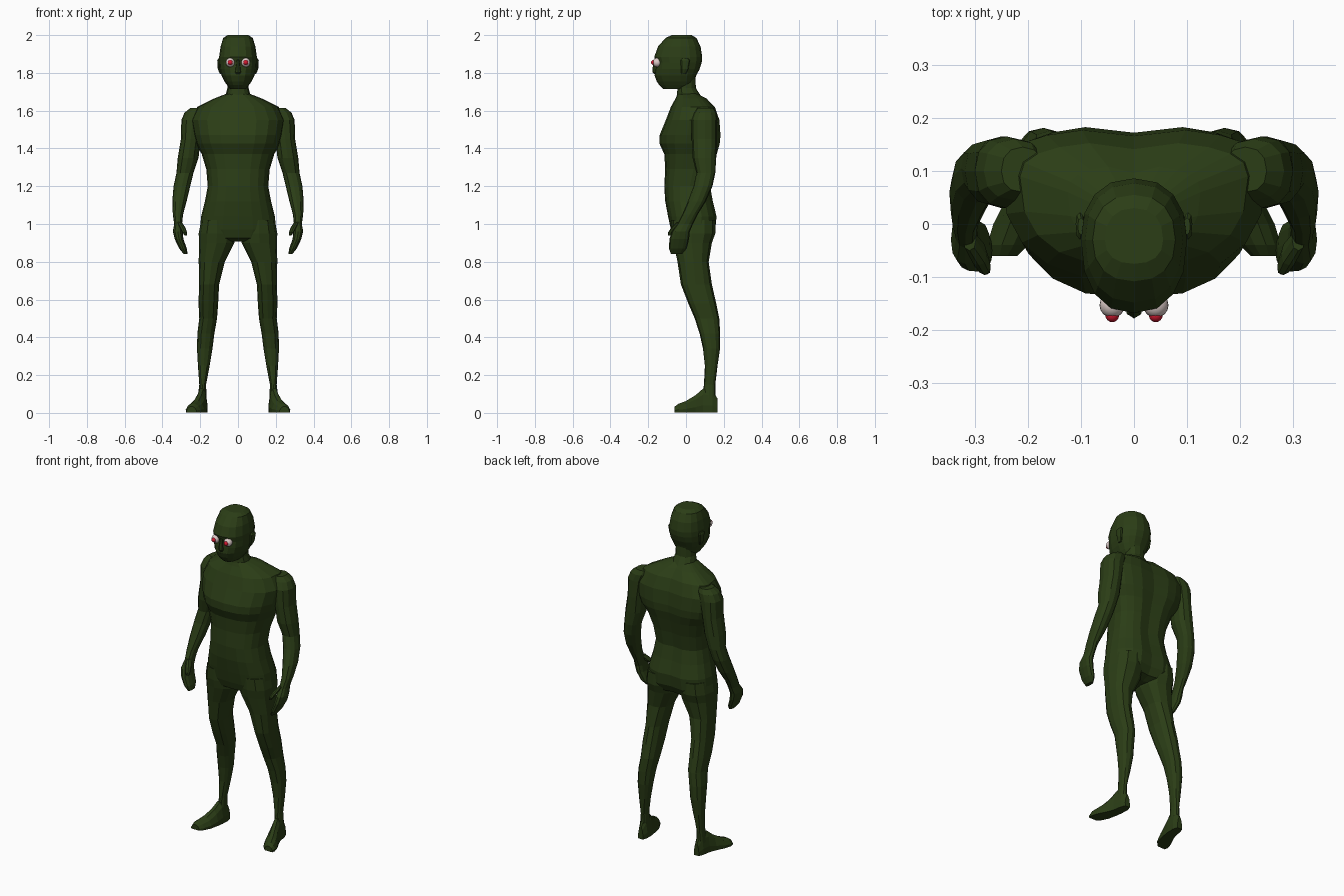
import bpy, bmesh
from math import sin, cos, pi, copysign


def material(name, rgb):
    m = bpy.data.materials.new(name)
    m.diffuse_color = (*rgb, 1)
    return m


GREEN = material("dark_green_skin", (0.024, 0.047, 0.008))
WHITE = material("eye_white", (0.72, 0.6, 0.58))
RED = material("pupil_red", (0.65, 0.01, 0.03))


def power(v, e):
    return copysign(abs(v) ** (2 / e), v)


def skin(name, loops):
    """Bridge equal-length point loops into a closed flat-shaded mesh."""
    bm = bmesh.new()
    rows = [[bm.verts.new(p) for p in loop] for loop in loops]
    n = len(rows[0])
    for a, b in zip(rows, rows[1:]):
        for i in range(n):
            j = (i + 1) % n
            bm.faces.new((a[i], a[j], b[j], b[i]))
    bm.faces.new(rows[0])
    bm.faces.new(rows[-1])
    bmesh.ops.recalc_face_normals(bm, faces=bm.faces)
    me = bpy.data.meshes.new(name)
    bm.to_mesh(me)
    bm.free()
    me.materials.append(GREEN)
    ob = bpy.data.objects.new(name, me)
    bpy.context.collection.objects.link(ob)
    return ob


def stack(name, rings, n=14, e=2.3, side=1, groove=0):
    """Loft horizontal rings: (z, centre x, half width, front y, widest y, back y)."""
    loops = []
    for z, cx, hw, yf, ym, yb in rings:
        loop = []
        for i in range(n):
            a = 2 * pi * i / n
            c, s = power(cos(a), e), power(sin(a), e)
            y = ym + s * ((yb - ym) if s > 0 else (ym - yf))
            if s > 0.99:
                y -= groove
            loop.append((side * (cx + hw * c), y, z))
        loops.append(loop)
    return skin(name, loops)


# Torso with spine groove
torso = stack("body", [
    (1.69, 0, .06, -.045, .03, .06), (1.665, 0, .125, -.055, .06, .11),
    (1.62, 0, .215, -.08, .09, .155), (1.55, 0, .25, -.107, .10, .18),
    (1.47, 0, .235, -.14, .10, .186), (1.425, 0, .222, -.14, .09, .182),
    (1.37, 0, .192, -.115, .06, .167), (1.29, 0, .168, -.11, .04, .147),
    (1.20, 0, .16, -.115, .02, .132), (1.12, 0, .175, -.11, .02, .147),
    (1.04, 0, .195, -.095, .03, .167), (.97, 0, .202, -.08, .03, .16),
    (.925, 0, .17, -.065, .03, .135), (.908, 0, .10, -.03, .03, .09),
], n=20, e=2.5, groove=.014)

# Neck and head
parts = [
    stack("neck", [
        (1.62, 0, .09, -.055, .03, .11), (1.66, 0, .072, -.05, .02, .09),
        (1.72, 0, .056, -.045, .0, .052), (1.80, 0, .055, -.04, .0, .05)], n=12),
    stack("head", [
        (2.0, 0, .055, -.075, -.03, .03), (1.985, 0, .078, -.108, -.03, .055),
        (1.94, 0, .092, -.148, -.03, .077), (1.885, 0, .10, -.168, -.03, .086),
        (1.855, 0, .10, -.158, -.03, .083), (1.82, 0, .097, -.163, -.03, .072),
        (1.785, 0, .087, -.166, -.03, .054), (1.755, 0, .072, -.155, -.03, .042),
        (1.735, 0, .058, -.142, -.03, .036), (1.715, 0, .042, -.12, -.04, .02)], n=16),
    stack("nose", [
        (1.87, 0, .008, -.17, -.14, -.12), (1.82, 0, .015, -.178, -.15, -.12),
        (1.803, 0, .018, -.177, -.15, -.12), (1.793, 0, .012, -.168, -.15, -.12)], n=8),
]

LEG = [
    (1.02, .11, .085, -.08, .03, .155), (.95, .112, .096, -.076, .03, .155),
    (.90, .113, .094, -.066, .03, .137), (.80, .139, .069, -.045, .04, .12),
    (.68, .153, .053, -.027, .05, .137), (.58, .157, .052, .012, .08, .16),
    (.50, .158, .047, .046, .11, .176), (.42, .17, .045, .072, .125, .181),
    (.34, .176, .041, .09, .135, .18), (.25, .181, .031, .1, .135, .167),
    (.15, .187, .018, .095, .125, .155), (.07, .19, .024, .085, .12, .155)]
ARM = [
    (1.615, .21, .04, .06, .10, .145), (1.59, .225, .058, .045, .10, .16),
    (1.55, .24, .06, .03, .10, .165), (1.45, .25, .052, .03, .10, .165),
    (1.35, .264, .055, .035, .10, .16), (1.27, .281, .045, .055, .105, .155),
    (1.20, .297, .044, .04, .09, .14), (1.12, .31, .038, .01, .06, .105),
    (1.05, .318, .027, -.02, .02, .062), (1.00, .317, .021, -.045, -.01, .037),
    (.96, .319, .026, -.075, -.03, .02), (.92, .312, .023, -.088, -.035, .016),
    (.87, .291, .02, -.09, -.045, .004), (.842, .278, .011, -.08, -.05, -.02)]
THUMB = [
    (1.01, .31, .012, -.05, -.03, -.01), (.98, .293, .015, -.078, -.06, -.03),
    (.955, .282, .012, -.096, -.08, -.06), (.94, .277, .007, -.095, -.083, -.07)]
EAR = [
    (1.875, .1, .006, -.02, -.005, .012), (1.865, .102, .008, -.03, .0, .022),
    (1.82, .099, .008, -.026, -.005, .014), (1.795, .09, .006, -.025, -.015, .0)]
# Foot sections from heel to toe: (y, centre x, half width, height)
FOOT = [
    (.168, .187, .016, .07), (.14, .188, .026, .12), (.09, .193, .029, .125),
    (.05, .204, .034, .09), (.0, .222, .041, .06), (-.04, .238, .037, .045),
    (-.06, .246, .025, .03)]


def foot(name, side):
    loops = []
    for y, cx, hw, h in FOOT:
        # flat sole, rounded top
        outline = [(-1, .0), (1, .0), (1.05, .3), (.75, .75), (.3, 1),
                   (-.3, 1), (-.75, .75), (-1.05, .3)]
        loops.append([(side * (cx + hw * u), y, .003 + h * v) for u, v in outline])
    return skin(name, loops)


# Mirrored limbs and ears
for side, tag in ((1, "left"), (-1, "right")):
    parts += [stack(tag + "_leg", LEG, side=side, n=12),
              foot(tag + "_foot", side),
              stack(tag + "_arm", ARM, side=side, n=12),
              stack(tag + "_thumb", THUMB, side=side, n=8),
              stack(tag + "_ear", EAR, side=side, n=8)]

# Weld all parts into one skin
bpy.context.view_layer.objects.active = torso
for p in parts:
    mod = torso.modifiers.new("weld", 'BOOLEAN')
    mod.operation = 'UNION'
    mod.solver = 'EXACT'
    mod.object = p
    bpy.ops.object.modifier_apply(modifier=mod.name)
    bpy.data.objects.remove(p)


def ball(name, loc, r, mat):
    bpy.ops.mesh.primitive_uv_sphere_add(segments=16, ring_count=10, radius=r, location=loc)
    ob = bpy.context.object
    ob.name = name
    ob.data.materials.append(mat)
    bpy.ops.object.shade_smooth()


# Bulging eyes
for side, tag in ((1, "left"), (-1, "right")):
    ball(tag + "_eyeball", (side * .041, -.153, 1.855), .024, WHITE)
    ball(tag + "_pupil", (side * .041, -.172, 1.855), .013, RED)
